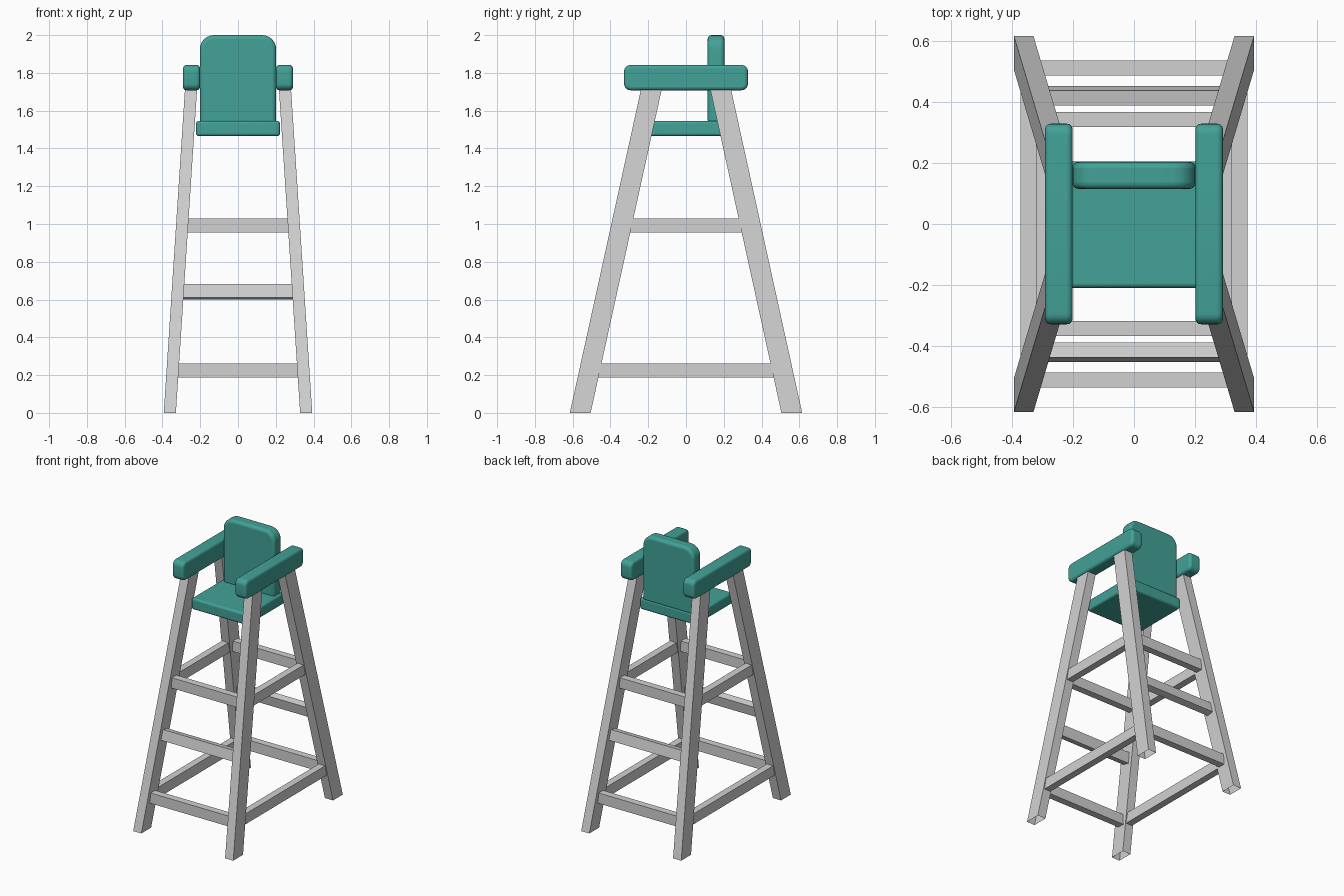
import bpy
import bmesh
import math
from mathutils import Matrix, Vector

if "Cube" in bpy.data.objects:
    bpy.data.objects.remove(bpy.data.objects["Cube"], do_unlink=True)


def material(name, rgb):
    mat = bpy.data.materials.new(name)
    mat.use_nodes = True
    mat.diffuse_color = (*rgb, 1)
    mat.node_tree.nodes["Principled BSDF"].inputs["Base Color"].default_value = (*rgb, 1)
    return mat


teal = material("teal padding", (0.055, 0.36, 0.31))
grey = material("light grey frame", (0.64, 0.64, 0.64))


def finish(name, bm, mat):
    bmesh.ops.recalc_face_normals(bm, faces=bm.faces)
    mesh = bpy.data.meshes.new(name)
    bm.to_mesh(mesh)
    bm.free()
    mesh.materials.append(mat)
    obj = bpy.data.objects.new(name, mesh)
    bpy.context.collection.objects.link(obj)
    return obj


def box(size):
    bm = bmesh.new()
    bmesh.ops.create_cube(bm, size=1)
    bmesh.ops.scale(bm, vec=size, verts=bm.verts)
    return bm


def cushion(name, low, high, soft, corner=0, axis=1, top_only=False):
    """Padded block; corner rounds the outline seen along the given axis."""
    low, high = Vector(low), Vector(high)
    bm = box(high - low)
    if corner:
        edges = [e for e in bm.edges
                 if abs((e.verts[0].co - e.verts[1].co)[axis]) > 0.001
                 and (e.verts[0].co.z > 0 or not top_only)]
        bmesh.ops.bevel(bm, geom=edges, offset=corner, segments=6,
                        profile=0.5, affect='EDGES')
    obj = finish(name, bm, teal)
    obj.location = (low + high) / 2
    mod = obj.modifiers.new("soft edges", 'BEVEL')
    mod.width = soft
    mod.segments = 4
    mod.limit_method = 'ANGLE'
    mod.angle_limit = math.radians(40)
    bpy.ops.object.select_all(action='DESELECT')
    obj.select_set(True)
    bpy.context.view_layer.objects.active = obj
    bpy.ops.object.shade_smooth_by_angle(angle=math.radians(50))
    return obj


# Leg centre line, from the floor to the underside of the armrest
FOOT = Vector((0.361, 0.56, 0))
HEAD = Vector((0.249, 0.184, 1.71))


def leg_at(z):
    return FOOT.lerp(HEAD, z / HEAD.z)


def leg(name, sx, sy):
    """Open-ended tube with level ends, leaning inward."""
    bm = bmesh.new()
    rings = []
    for z in (0, 1.74):
        c = leg_at(z)
        rings.append([bm.verts.new(((c.x + dx) * sx, (c.y + dy) * sy, z))
                      for dx, dy in ((-0.032, -0.055), (0.032, -0.055),
                                     (0.032, 0.055), (-0.032, 0.055))])
    for i in range(4):
        j = (i + 1) % 4
        bm.faces.new((rings[0][i], rings[0][j], rings[1][j], rings[1][i]))
    finish(name, bm, grey)


def rung(name, size, location, tilt=0):
    bm = box(size)
    bmesh.ops.rotate(bm, cent=(0, 0, 0), matrix=Matrix.Rotation(tilt, 3, 'X'), verts=bm.verts)
    finish(name, bm, grey).location = location


# Seat and backrest
cushion("seat", (-0.222, -0.209, 1.466), (0.222, 0.205, 1.546), 0.014)
cushion("backrest", (-0.202, 0.115, 1.53), (0.202, 0.203, 2.0), 0.02,
        corner=0.075, axis=1, top_only=True)

# Armrests
for side, sx in (("left", 1), ("right", -1)):
    x = 0.246 * sx
    cushion(side + "_armrest", (x - 0.045, -0.328, 1.708), (x + 0.045, 0.328, 1.842),
            0.018, corner=0.035, axis=0)

# Legs
for side, sx in (("left", 1), ("right", -1)):
    for end, sy in (("front", -1), ("back", 1)):
        leg(f"{end}_{side}_leg", sx, sy)

# Rungs: three across the front and back, two along each side
LEVELS = (("lower", 0.225, 0), ("middle", 0.641, 0.2), ("upper", 0.992, 0))
for level, z, tilt in LEVELS:
    c = leg_at(z)
    for end, sy in (("front", -1), ("back", 1)):
        rung(f"{level}_{end}_rung", (2 * c.x - 0.02, 0.05, 0.074), (0, c.y * sy, z), tilt * sy)
    if level != "middle":
        for side, sx in (("left", 1), ("right", -1)):
            rung(f"{level}_{side}_rung", (0.05, 2 * c.y - 0.04, 0.074), (c.x * sx, 0, z))
